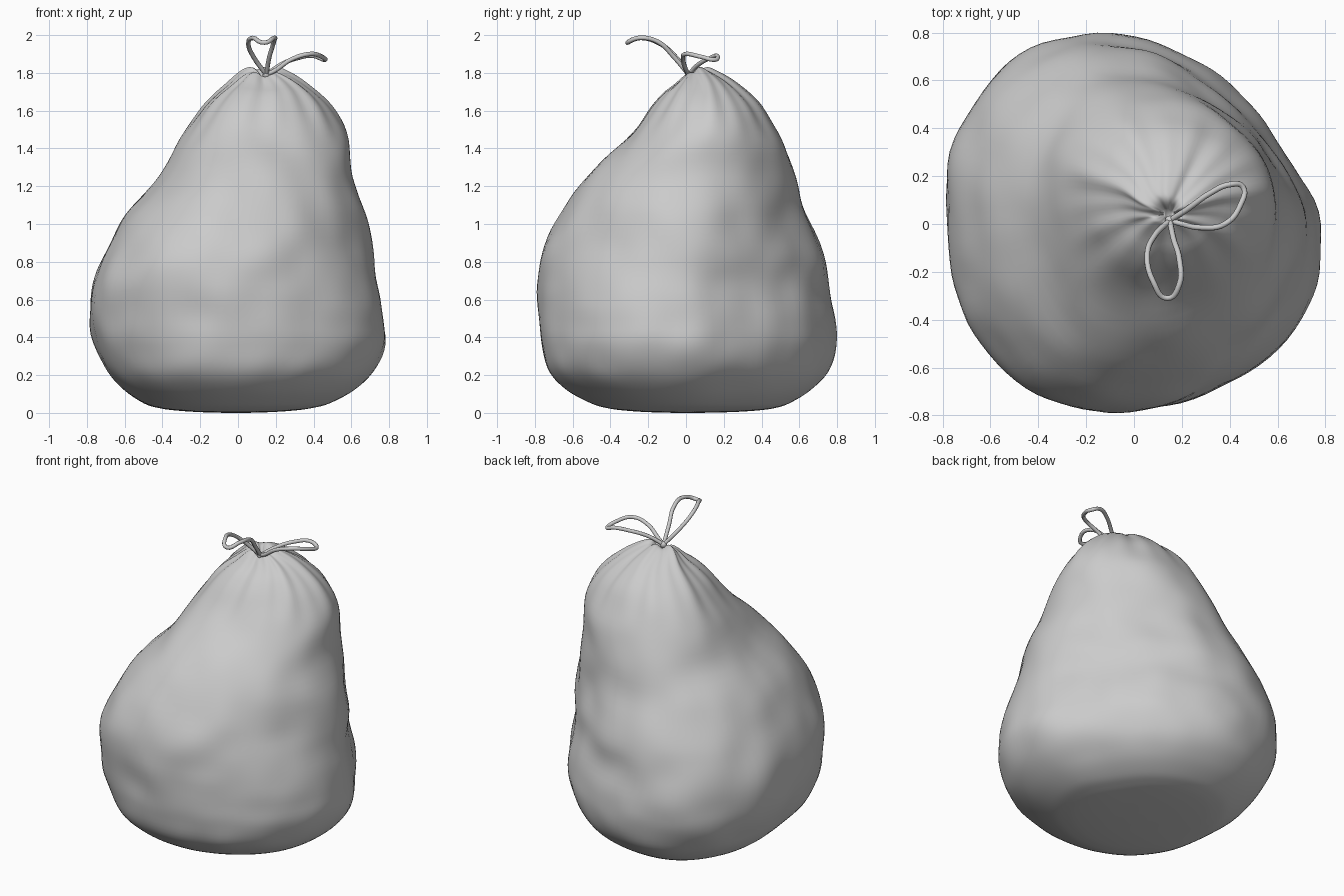
import bpy
import bmesh
from math import sin, cos, pi
from mathutils import Vector, noise

old = bpy.data.objects.get("Cube")
if old:
    bpy.data.objects.remove(old, do_unlink=True)


def make_material(name, color):
    mat = bpy.data.materials.new(name)
    mat.use_nodes = True
    mat.diffuse_color = color
    mat.node_tree.nodes["Principled BSDF"].inputs["Base Color"].default_value = color
    return mat


def clamp(value):
    return max(0.0, min(1.0, value))


def catmull(a, b, c, d, t):
    """Smooth curve from b to c, with neighbours a and d."""
    return (b + t * (c - a) / 2 + t * t * (a - 2.5 * b + 2 * c - d / 2)
            + t ** 3 * (1.5 * (b - c) + (d - a) / 2))


def smooth_rows(rows, steps):
    """Fill in rings between the profile rows."""
    pts = [rows[0]] + rows + [rows[-1]]
    for group in zip(pts, pts[1:], pts[2:], pts[3:]):
        for s in range(steps):
            yield [catmull(*values, s / steps) for values in zip(*group)]
    yield rows[-1]


def around(table, angle):
    """Read an evenly spaced circular table at any angle."""
    n = len(table)
    pos = angle / (2 * pi) * n
    i = int(pos)
    return catmull(*(table[(i + k) % n] for k in (-1, 0, 1, 2)), pos - i)


def ease(z, start, end):
    t = clamp((z - start) / (end - start))
    return t * t * (3 - 2 * t)


grey = make_material("grey cloth", (0.6, 0.6, 0.6, 1))

# Sack outline: height, right, left, front, back
profile = [
    (0, -.06, .04, -.05, .06),
    (.004, -.2, .17, -.2, .23),
    (.012, -.32, .29, -.32, .36),
    (.024, -.41, .38, -.41, .45),
    (.05, -.495, .48, -.5, .53),
    (.12, -.595, .61, -.63, .64),
    (.22, -.685, .715, -.73, .73),
    (.36, -.755, .775, -.765, .77),
    (.5, -.78, .77, -.775, .77),
    (.68, -.77, .74, -.785, .735),
    (.85, -.7, .72, -.76, .715),
    (1.05, -.59, .68, -.66, .63),
    (1.25, -.41, .61, -.52, .57),
    (1.45, -.3, .58, -.31, .5),
    (1.62, -.18, .49, -.18, .4),
    (1.74, -.05, .36, -.07, .27),
    (1.81, .03, .25, -.01, .15),
    (1.82, .08, .2, .01, .1),
    (1.78, .12, .17, .03, .06),
]
# Bulge at three heights, every thirty degrees from +x
belly = [1, .89, .92, 1.01, 1.1, 1.07, 1, 1.03, 1.03, 1, 1, 1.04]
waist = [1, .91, .91, 1, 1.08, 1.06, 1, 1.02, 1.06, 1, .96, .96]
shoulder = [1, .98, .96, 1, 1.09, 1.08, 1, 1, 1.08, 1, .97, .98]
SEGMENTS = 96


def sack_point(row, angle):
    z, x0, x1, y0, y1 = row
    r = around(belly, angle)
    r += (around(waist, angle) - r) * ease(z, .5, .9)
    r += (around(shoulder, angle) - r) * ease(z, .9, 1.35)
    # gathered folds towards the neck
    high = clamp((z - 1.38) * 2.5) ** 1.5
    r += high * (.035 * sin(9 * angle + 1) + .03 * sin(16 * angle))
    p = Vector(((x0 + x1) / 2 + r * cos(angle) * (x1 - x0) / 2,
                (y0 + y1) / 2 + r * sin(angle) * (y1 - y0) / 2, z))
    # soft dents in the cloth
    dent = .006 * noise.noise(p * 2.6) + .013 * noise.noise(p * 5)
    dent *= clamp(z * 4) * clamp((1.85 - z) * 3)
    p += Vector((cos(angle), sin(angle), 0)) * dent
    # the rim dips at the front, where the string is tied
    p.z -= .035 * clamp((z - 1.7) * 8) * max(-sin(angle), 0)
    p.z += .008 * high * sin(5 * angle)
    return p


bm = bmesh.new()
rings = [[bm.verts.new(sack_point(row, 2 * pi * i / SEGMENTS)) for i in range(SEGMENTS)]
         for row in smooth_rows(profile, 5)]
for lower, upper in zip(rings, rings[1:]):
    for i in range(SEGMENTS):
        j = (i + 1) % SEGMENTS
        bm.faces.new((lower[i], lower[j], upper[j], upper[i]))
bm.faces.new(rings[0][::-1])
bm.faces.new(rings[-1])
for face in bm.faces:
    face.smooth = True
bmesh.ops.recalc_face_normals(bm, faces=bm.faces)
mesh = bpy.data.meshes.new("sack")
bm.to_mesh(mesh)
bm.free()
mesh.materials.append(grey)
bpy.context.collection.objects.link(bpy.data.objects.new("sack", mesh))


def string_loop(name, points):
    curve = bpy.data.curves.new(name, "CURVE")
    curve.dimensions = "3D"
    curve.bevel_depth = .012
    curve.bevel_resolution = 2
    curve.resolution_u = 6
    curve.use_fill_caps = True
    spline = curve.splines.new("BEZIER")
    spline.bezier_points.add(len(points) - 1)
    for bp, co in zip(spline.bezier_points, points):
        bp.co = co
        bp.handle_left_type = bp.handle_right_type = "AUTO"
    curve.materials.append(grey)
    bpy.context.collection.objects.link(bpy.data.objects.new(name, curve))


# Bow loops of the tie string
knot = (.15, .015, 1.79)
string_loop("front_string_loop", [
    knot, (.085, -.05, 1.88), (.055, -.13, 1.95), (.08, -.24, 1.985),
    (.14, -.31, 1.96), (.19, -.25, 1.985), (.19, -.15, 1.965),
    (.165, -.06, 1.88), knot])
string_loop("side_string_loop", [
    knot, (.22, .06, 1.84), (.32, .13, 1.88), (.4, .165, 1.89),
    (.455, .155, 1.87), (.445, .08, 1.885), (.38, 0, 1.9),
    (.28, -.015, 1.87), (.2, 0, 1.815), knot])

# Knot
bpy.ops.mesh.primitive_uv_sphere_add(segments=16, ring_count=8, radius=.02, location=knot)
ball = bpy.context.object
ball.name = "string_knot"
ball.data.materials.append(grey)
bpy.ops.object.shade_smooth()
